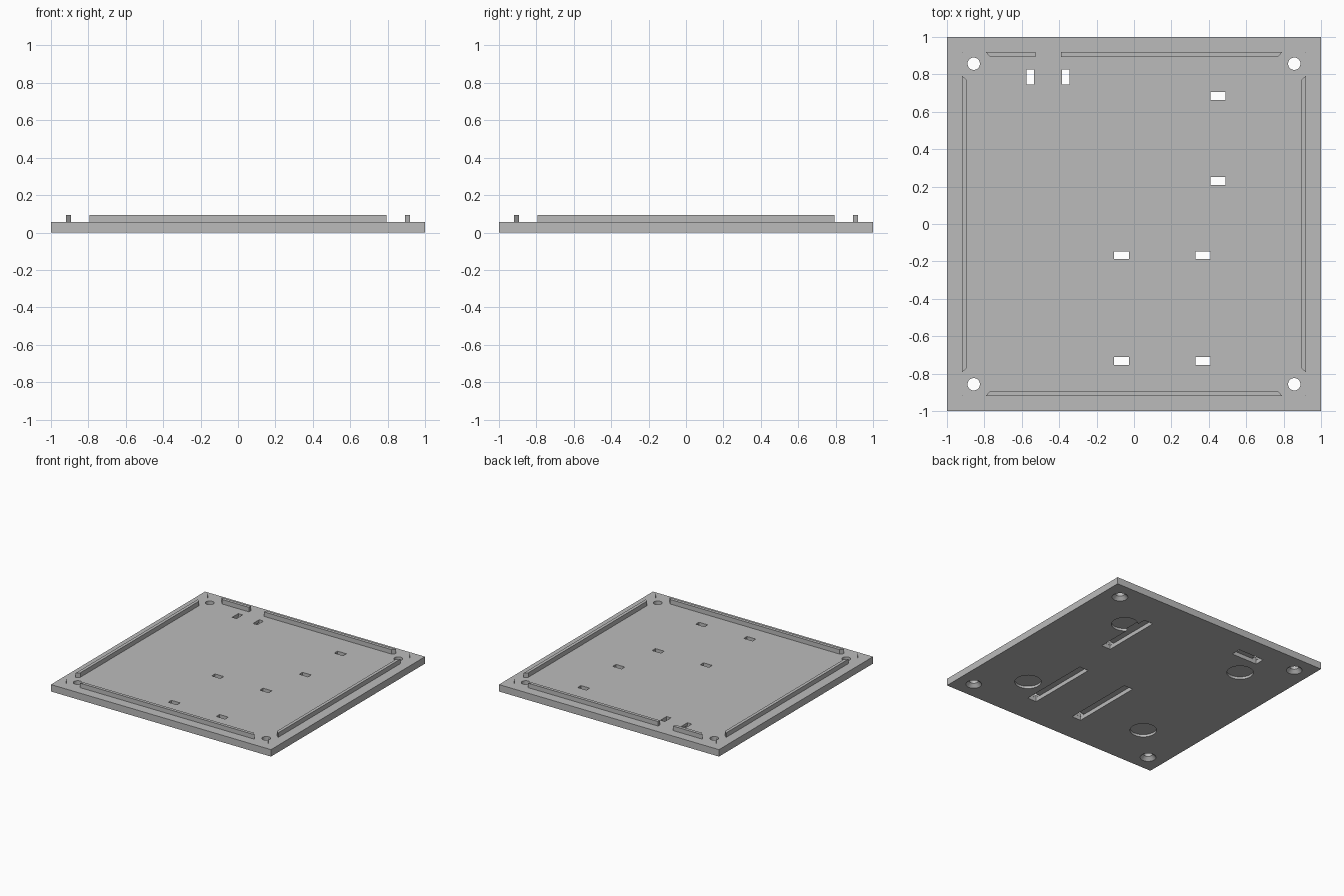
import bpy, bmesh, math

if "Cube" in bpy.data.objects:
    bpy.data.objects.remove(bpy.data.objects["Cube"], do_unlink=True)

grey = bpy.data.materials.new("plain grey")
grey.use_nodes = True
GREY = (0.5, 0.5, 0.5, 1)
grey.diffuse_color = GREY
grey.node_tree.nodes["Principled BSDF"].inputs["Base Color"].default_value = GREY

PLATE = 0.057   # plate thickness
TOP = 0.094     # top of the ridges


def finish(name, bm):
    bmesh.ops.recalc_face_normals(bm, faces=bm.faces)
    mesh = bpy.data.meshes.new(name)
    bm.to_mesh(mesh)
    bm.free()
    mesh.materials.append(grey)
    obj = bpy.data.objects.new(name, mesh)
    bpy.context.collection.objects.link(obj)
    return obj


def prism(name, outline, z0, z1):
    """Upright prism over an outline of (x, y) points."""
    bm = bmesh.new()
    face = bm.faces.new([bm.verts.new((x, y, z0)) for x, y in outline])
    ext = bmesh.ops.extrude_face_region(bm, geom=[face])
    for v in ext["geom"]:
        if isinstance(v, bmesh.types.BMVert):
            v.co.z = z1
    return finish(name, bm)


def box(name, x, y, hx, hy, z0, z1):
    return prism(name, [(x - hx, y - hy), (x + hx, y - hy),
                        (x + hx, y + hy), (x - hx, y + hy)], z0, z1)


def turned(name, x, y, profile, sides=40):
    """Solid of stacked rings given as (radius, z)."""
    bm = bmesh.new()
    angles = [2 * math.pi * i / sides for i in range(sides)]
    rings = [[bm.verts.new((x + r * math.cos(a), y + r * math.sin(a), z))
              for a in angles] for r, z in profile]
    bm.faces.new(rings[0])
    bm.faces.new(rings[-1])
    for low, high in zip(rings, rings[1:]):
        for i in range(sides):
            j = (i + 1) % sides
            bm.faces.new((low[i], low[j], high[j], high[i]))
    return finish(name, bm)


plate = box("base_plate", 0, 0, 1, 1, 0, PLATE)
cutters = []

# Countersunk screw holes and round foot recesses at the four corners
for sx in (-1, 1):
    for sy in (-1, 1):
        cutters.append(turned("screw_hole_cutter", sx * 0.857, sy * 0.857,
                              [(0.064, -0.005), (0.06, 0), (0.033, 0.027), (0.033, 0.1)]))
        cutters.append(turned("foot_recess_cutter", sx * 0.567, sy * 0.567,
                              [(0.1, -0.01), (0.1, 0.02)]))

# Tie slots: an underside channel with a through hole at each end
HX, HY = 0.04, 0.021
for x, y0, y1 in ((0.45, 0.23, 0.685), (-0.067, -0.733, -0.167), (0.37, -0.733, -0.167)):
    cutters.append(box("channel_cutter", x, (y0 + y1) / 2, HX + 0.001,
                       (y1 - y0) / 2 + HY + 0.001, -0.01, 0.033))
    for y in (y0, y1):
        cutters.append(box("slot_cutter", x, y, HX, HY, -0.02, 0.1))
cutters.append(box("channel_cutter", -0.46, 0.785, 0.117, HX + 0.001, -0.01, 0.033))
for x in (-0.555, -0.365):
    cutters.append(box("slot_cutter", x, 0.785, 0.02, HX, -0.02, 0.1))

for cutter in cutters:
    cutter.hide_render = True
    mod = plate.modifiers.new("cut", 'BOOLEAN')
    mod.operation = 'DIFFERENCE'
    mod.solver = 'EXACT'
    mod.object = cutter

# Bake the cuts and drop the cutters
bpy.context.view_layer.update()
baked = bpy.data.meshes.new_from_object(
    plate.evaluated_get(bpy.context.evaluated_depsgraph_get()))
plate.modifiers.clear()
plate.data = baked
baked.materials.clear()
baked.materials.append(grey)
for cutter in cutters:
    bpy.data.objects.remove(cutter, do_unlink=True)
bpy.ops.object.select_all(action='DESELECT')
plate.select_set(True)
bpy.context.view_layer.objects.active = plate
bpy.ops.object.shade_smooth_by_angle(angle=math.radians(25))

# Locating ridges, mitred at the outer ends
OUT, IN, END, MITRE = 0.92, 0.894, 0.793, 0.77
BASE = PLATE - 0.002


def ridge(name, turn, a0=-END, b0=-MITRE, a1=END, b1=MITRE):
    c, s = round(math.cos(turn)), round(math.sin(turn))
    pts = [(a0, OUT), (a1, OUT), (b1, IN), (b0, IN)]
    return prism(name, [(c * u - s * v, s * u + c * v) for u, v in pts], BASE, TOP)


for name, quarter in (("right_ridge", 1), ("front_ridge", 2), ("left_ridge", 3)):
    ridge(name, quarter * math.pi / 2)
ridge("back_ridge_long", 0, a0=-0.39, b0=-0.39)
ridge("back_ridge_short", 0, a1=-0.527, b1=-0.527)

# Hair-thin corner pins
for sx in (-1, 1):
    for sy in (-1, 1):
        box("corner_pin", sx * 0.919, sy * 0.919, 0.001, 0.001, BASE, TOP)
